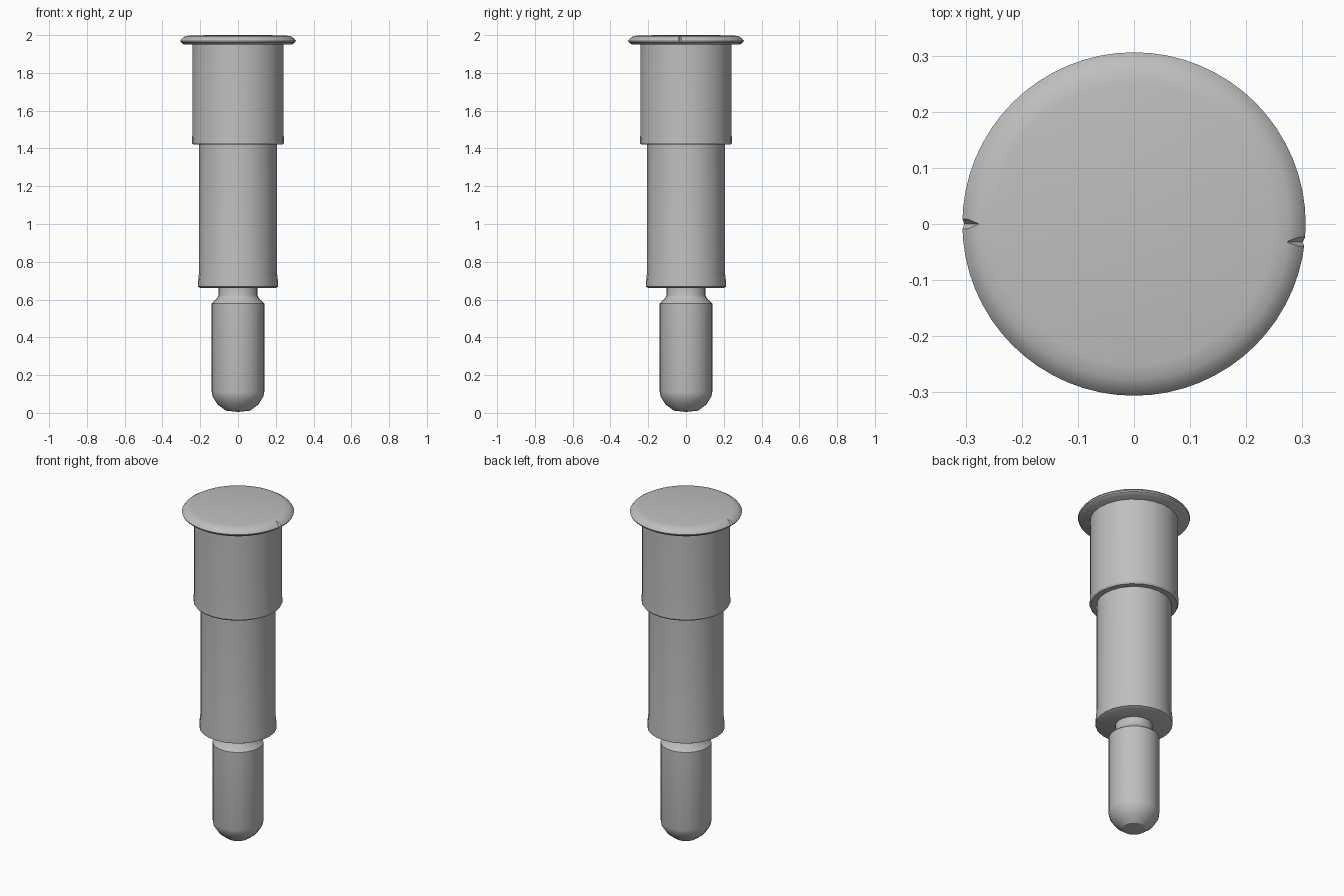
import bpy, bmesh, math

cube = bpy.data.objects.get("Cube")
if cube:
    bpy.data.objects.remove(cube, do_unlink=True)

# Single plain metal colour
metal = bpy.data.materials.new("grey metal")
metal.use_nodes = True
GREY = (0.52, 0.52, 0.52, 1)
metal.diffuse_color = GREY
metal.node_tree.nodes["Principled BSDF"].inputs["Base Color"].default_value = GREY


def add_object(name, bm):
    bmesh.ops.recalc_face_normals(bm, faces=bm.faces)
    mesh = bpy.data.meshes.new(name)
    bm.to_mesh(mesh)
    bm.free()
    mesh.materials.append(metal)
    obj = bpy.data.objects.new(name, mesh)
    bpy.context.collection.objects.link(obj)
    return obj


def activate(obj):
    bpy.ops.object.select_all(action='DESELECT')
    obj.select_set(True)
    bpy.context.view_layer.objects.active = obj


def lathe(name, profile, sides):
    """Closed solid from (radius, height) points; zero radius makes a pole."""
    bm = bmesh.new()
    rings = []
    for r, z in profile:
        if r == 0:
            rings.append([bm.verts.new((0, 0, z))] * sides)
        else:
            rings.append([bm.verts.new((r * math.cos(math.tau * i / sides),
                                        r * math.sin(math.tau * i / sides), z))
                          for i in range(sides)])
    for a, b in zip(rings, rings[1:]):
        for i in range(sides):
            j = (i + 1) % sides
            corners = list(dict.fromkeys((a[i], a[j], b[j], b[i])))
            bm.faces.new(corners)
    if profile[0][0]:
        bm.faces.new(rings[0][::-1])
    if profile[-1][0]:
        bm.faces.new(rings[-1])
    return add_object(name, bm)


def smooth(obj, degrees):
    activate(obj)
    bpy.ops.object.shade_smooth_by_angle(angle=math.radians(degrees))


def cut_notch(target, points):
    """Cut a small wedge, the hull of a few points, out of the target."""
    bm = bmesh.new()
    for p in points:
        bm.verts.new(p)
    bmesh.ops.convex_hull(bm, input=bm.verts)
    cutter = add_object("notch_cutter", bm)
    cutter.hide_render = True
    mod = target.modifiers.new("notch", 'BOOLEAN')
    mod.operation = 'DIFFERENCE'
    mod.object = cutter
    activate(target)
    bpy.ops.object.modifier_apply(modifier=mod.name)
    bpy.data.objects.remove(cutter, do_unlink=True)


# Rounded pin at the bottom, with a chamfered shoulder and narrow neck
pin = lathe("tip_pin", [(0, 0.005), (0.065, 0.012), (0.108, 0.045), (0.134, 0.085),
                        (0.139, 0.11), (0.139, 0.58), (0.108, 0.61),
                        (0.103, 0.625), (0.103, 0.67)], 24)
smooth(pin, 30)

# Middle sleeve, slightly flared at its lower end
sleeve = lathe("middle_sleeve", [(0.195, 0.66), (0.211, 0.668), (0.211, 0.70),
                                 (0.206, 0.745), (0.206, 1.43)], 24)
smooth(sleeve, 30)

# Wide upper barrel
barrel = lathe("upper_barrel", [(0.238, 1.42), (0.244, 1.43), (0.242, 1.47),
                                (0.242, 1.96)], 24)
smooth(barrel, 30)

# Flanged head with a domed edge
head = lathe("head", [(0.285, 1.95), (0.303, 1.962), (0.306, 1.97), (0.296, 1.983),
                      (0.278, 1.994), (0.25, 1.999), (0, 2.0)], 64)

# One notch on each side of the rim
for side, apex, y in ((-1, 0.265, 0.0), (1, 0.26, -0.032)):
    cut_notch(head, [(side * apex, y, 2.01), (side * 0.34, y - 0.058, 2.01),
                     (side * 0.34, y + 0.058, 2.01), (side * 0.30, y, 1.962),
                     (side * 0.34, y, 1.955)])
smooth(head, 35)
